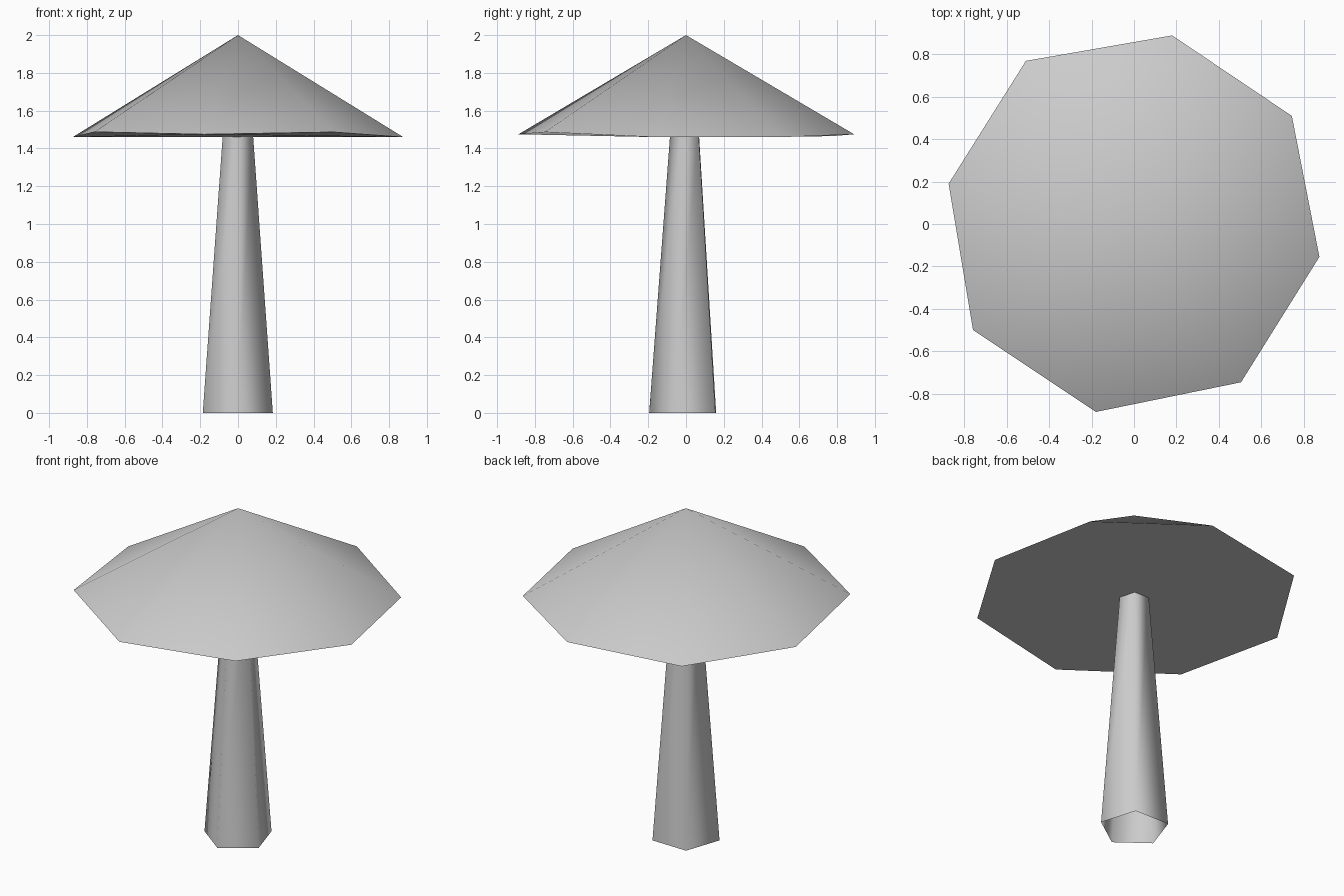
import bpy
import bmesh
import math

default_cube = bpy.data.objects.get("Cube")
if default_cube:
    bpy.data.objects.remove(default_cube, do_unlink=True)

# One plain grey for every part
grey = bpy.data.materials.new("plain_grey")
grey.use_nodes = True
grey_colour = (0.6, 0.6, 0.6, 1)
grey.diffuse_color = grey_colour
shader = next(n for n in grey.node_tree.nodes if n.type == "BSDF_PRINCIPLED")
shader.inputs["Base Color"].default_value = grey_colour


def finish_part(name, mesh_builder, smooth_angle):
    """Turn a bmesh into a named, smooth shaded object."""
    mesh = bpy.data.meshes.new(name)
    mesh_builder.to_mesh(mesh)
    mesh_builder.free()
    mesh.materials.append(grey)
    part = bpy.data.objects.new(name, mesh)
    bpy.context.collection.objects.link(part)
    bpy.ops.object.select_all(action="DESELECT")
    part.select_set(True)
    bpy.context.view_layer.objects.active = part
    bpy.ops.object.shade_smooth_by_angle(angle=math.radians(smooth_angle))
    return part


def ring(mesh_builder, radius, height, sides, turn):
    """Add a regular ring of vertices, counter-clockwise."""
    angles = [math.radians(turn) + math.tau * i / sides for i in range(sides)]
    return [mesh_builder.verts.new((radius * math.cos(a), radius * math.sin(a), height))
            for a in angles]


# Cap: a wide cone on a slightly uneven eight-cornered rim
rim_points = [
    (0.875, -0.155, 1.46), (0.745, 0.51, 1.46),
    (0.18, 0.89, 1.475), (-0.51, 0.77, 1.465),
    (-0.875, 0.19, 1.46), (-0.76, -0.5, 1.488),
    (-0.18, -0.887, 1.475), (0.505, -0.747, 1.487),
]
cap = bmesh.new()
rim = [cap.verts.new(point) for point in rim_points]
peak = cap.verts.new((0, 0, 2))
for corner, following in zip(rim, rim[1:] + rim[:1]):
    cap.faces.new((corner, following, peak))
cap.faces.new(list(reversed(rim)))
finish_part("mushroom_cap", cap, 80)

# Stem: a tapered five-sided tube, open at the foot, ending inside the cap
stem = bmesh.new()
foot = ring(stem, 0.195, 0, 5, -19)
neck = ring(stem, 0.082, 1.5, 5, -19)
for i in range(len(foot)):
    j = (i + 1) % len(foot)
    stem.faces.new((foot[i], foot[j], neck[j], neck[i]))
finish_part("mushroom_stem", stem, 80)
